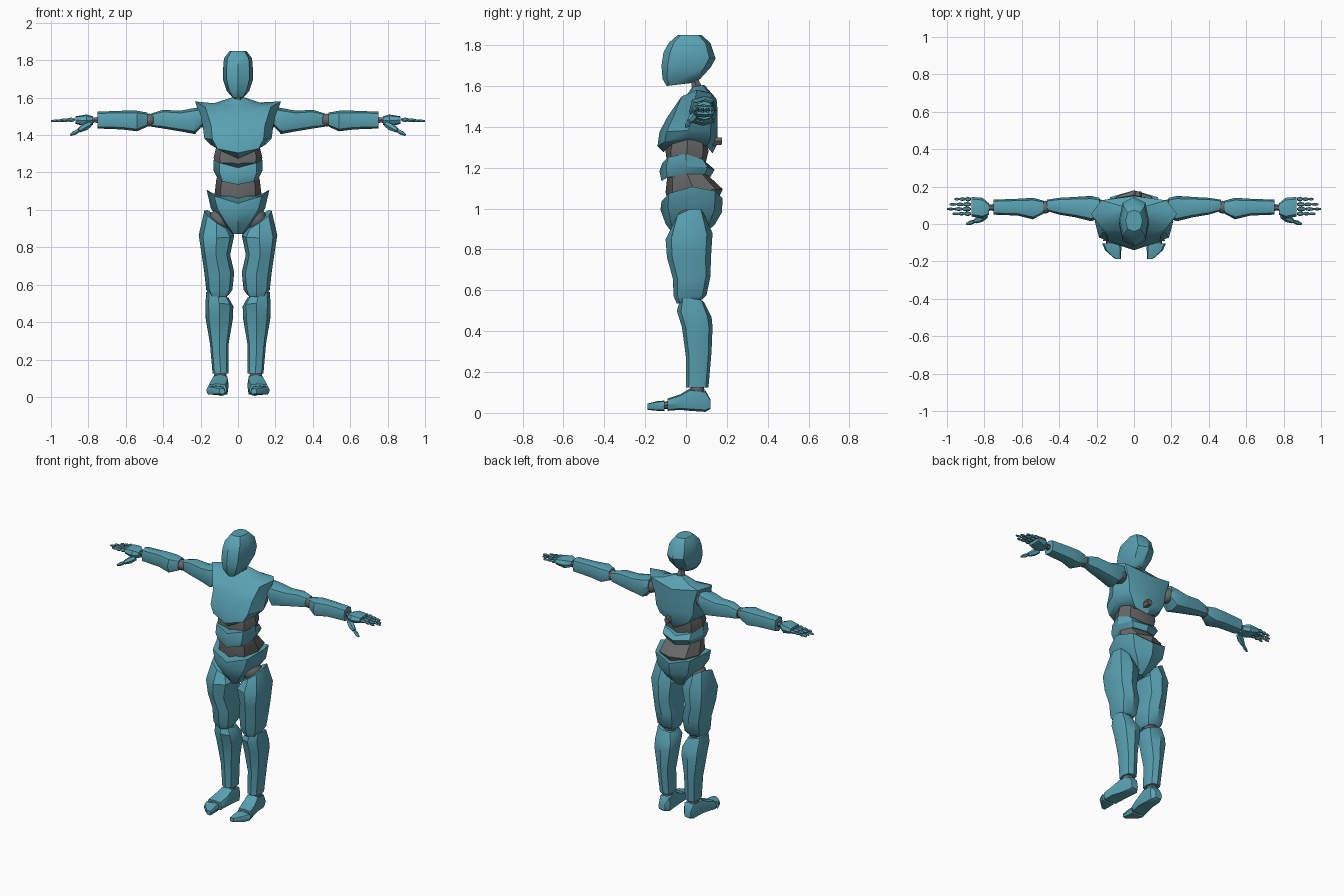
import bpy
import bmesh
from math import sin, cos, pi, radians
from mathutils import Vector

if "Cube" in bpy.data.objects:
    bpy.data.objects.remove(bpy.data.objects["Cube"], do_unlink=True)


def make_material(name, colour):
    mat = bpy.data.materials.new(name)
    mat.use_nodes = True
    mat.diffuse_color = colour
    mat.node_tree.nodes["Principled BSDF"].inputs["Base Color"].default_value = colour
    return mat


TEAL = make_material("teal shell", (0.10, 0.36, 0.45, 1))
GREY = make_material("grey joint", (0.14, 0.14, 0.14, 1))
parts = []


def finish(bm, name, mat):
    bmesh.ops.recalc_face_normals(bm, faces=bm.faces)
    mesh = bpy.data.meshes.new(name)
    bm.to_mesh(mesh)
    bm.free()
    mesh.materials.append(mat)
    obj = bpy.data.objects.new(name, mesh)
    bpy.context.collection.objects.link(obj)
    parts.append(obj)


def loft(name, rings, mat=TEAL, side=1):
    """Skin a list of equal point rings and cap both ends."""
    bm = bmesh.new()
    loops = [[bm.verts.new((side * p.x, p.y, p.z)) for p in ring] for ring in rings]
    count = len(loops[0])
    for low, high in zip(loops, loops[1:]):
        for i in range(count):
            j = (i + 1) % count
            bm.faces.new((low[i], low[j], high[j], high[i]))
    bm.faces.new(loops[0])
    bm.faces.new(loops[-1])
    finish(bm, name, mat)


def ellipse(centre, u, v, power=0.8, count=8):
    """Ring around a centre; a lower power gives a boxier section."""
    def soft(value):
        return (1 if value > 0 else -1) * abs(value) ** power if abs(value) > 1e-6 else 0
    angles = [2 * pi * i / count for i in range(count)]
    return [centre + u * soft(cos(a)) + v * soft(sin(a)) for a in angles]


def level(x, width, y_front, z_front, y_back, z_back, lift=0, roll=0):
    """Upright ring from its front and back points, with sides lifted or rolled."""
    front, back = Vector((x, y_front, z_front)), Vector((x, y_back, z_back))
    ring = ellipse((front + back) / 2, Vector((width, 0, roll)), (back - front) / 2)
    for p in ring:
        p.z += lift * ((p.x - x) / width) ** 2
    return ring


def across(x, y0, y1, z0, z1):
    return ellipse(Vector((x, (y0 + y1) / 2, (z0 + z1) / 2)),
                   Vector((0, (y1 - y0) / 2, 0)), Vector((0, 0, (z1 - z0) / 2)), 0.7)


def along(y, x0, x1, z0, z1):
    return ellipse(Vector(((x0 + x1) / 2, y, (z0 + z1) / 2)),
                   Vector(((x1 - x0) / 2, 0, 0)), Vector((0, 0, (z1 - z0) / 2)), 0.55)


def rod(name, start, end, radii, mat=TEAL, side=1):
    """Tapered rod with one ring per radius, evenly spaced."""
    start, end = Vector(start), Vector(end)
    axis = (end - start).normalized()
    u = axis.cross(Vector((0, 0, 1)) if abs(axis.z) < 0.9 else Vector((0, 1, 0))).normalized()
    v = axis.cross(u)
    last = len(radii) - 1
    loft(name, [ellipse(start.lerp(end, i / last), u * r, v * r, 1, 6)
                for i, r in enumerate(radii)], mat, side)


def ball(name, centre, radius, side=1):
    bm = bmesh.new()
    bmesh.ops.create_icosphere(bm, subdivisions=2, radius=radius)
    bmesh.ops.translate(bm, verts=bm.verts, vec=(side * centre[0], centre[1], centre[2]))
    finish(bm, name, GREY)


# Head and neck
loft("head", [level(0, *r) for r in (
    (.035, -.095, 1.6, .03, 1.615), (.06, -.115, 1.635, .07, 1.635),
    (.08, -.12, 1.7, .12, 1.69), (.08, -.11, 1.765, .145, 1.735),
    (.075, -.085, 1.81, .12, 1.81), (.045, -.04, 1.85, .075, 1.85))])
rod("neck", (0, .06, 1.57), (0, .03, 1.67), (.035, .022, .03), GREY)

# Torso shells
loft("chest", [level(0, *r) for r in (
    (.10, -.11, 1.275, .13, 1.27, .06), (.145, -.14, 1.305, .155, 1.32, .035),
    (.18, -.13, 1.375, .155, 1.39), (.19, -.09, 1.45, .155, 1.47),
    (.23, -.045, 1.515, .15, 1.535, .055), (.13, 0, 1.55, .12, 1.57, .01),
    (.035, .03, 1.595, .09, 1.605))])
loft("abdomen", [level(0, *r) for r in (
    (.11, -.12, 1.135, .12, 1.155, .025), (.13, -.13, 1.185, .14, 1.19, .02),
    (.13, -.115, 1.225, .11, 1.21, .05))])
loft("pelvis", [level(0, *r) for r in (
    (.03, -.06, .87, .08, .87), (.08, -.1, .925, .14, .92),
    (.145, -.125, .995, .175, .98, .02), (.168, -.12, 1.035, .18, 1.05, .065))])

# Soft waist between the shells
loft("upper_waist", [level(0, *r) for r in (
    (.11, -.09, 1.2, .09, 1.2), (.13, -.1, 1.28, .11, 1.28), (.11, -.08, 1.36, .1, 1.36))], GREY)
loft("lower_waist", [level(0, *r) for r in (
    (.1, -.08, 1, .15, 1.03), (.125, -.1, 1.08, .18, 1.095),
    (.115, -.09, 1.17, .1, 1.17))], GREY)
rod("spine_stud", (.02, .13, 1.33), (.02, .175, 1.33), (.025, .02), GREY)

for side, label in ((1, "left_"), (-1, "right_")):
    # Leg
    ball(label + "hip", (.09, .02, .95), .065, side)
    loft(label + "thigh", [level(*r) for r in (
        (.115, .065, -.06, .93, .09, .97, 0, .045), (.115, .095, -.1, .85, .13, .88),
        (.118, .076, -.093, .76, .122, .76), (.1, .08, -.065, .66, .12, .67),
        (.1, .07, -.06, .57, .1, .575), (.1, .05, -.045, .535, .08, .555))], side=side)
    ball(label + "knee", (.1, .03, .55), .045, side)
    loft(label + "shin", [level(*r) for r in (
        (.11, .06, -.03, .55, .09, .54, 0, .015), (.1, .075, -.045, .5, .125, .47),
        (.1, .073, -.02, .42, .13, .42), (.1, .05, 0, .27, .125, .3),
        (.093, .043, 0, .125, .11, .125))], side=side)
    ball(label + "ankle", (.095, .055, .115), .035, side)
    loft(label + "foot", [along(*r) for r in (
        (.12, .07, .12, .02, .065), (.095, .05, .13, .005, .11), (.02, .05, .14, .01, .12),
        (-.03, .05, .155, .015, .09), (-.09, .06, .165, .01, .07))], side=side)
    loft(label + "toe_joint", [along(*r) for r in (
        (-.08, .075, .15, .02, .06), (-.12, .075, .15, .02, .05))], GREY, side)
    loft(label + "toe", [along(*r) for r in (
        (-.105, .068, .17, .01, .06), (-.14, .068, .155, .01, .058),
        (-.188, .07, .1, .015, .045))], side=side)

    # Arm
    ball(label + "shoulder", (.19, .085, 1.49), .05, side)
    loft(label + "upper_arm", [across(*r) for r in (
        (.185, .03, .14, 1.455, 1.55), (.23, .015, .15, 1.405, 1.545),
        (.31, .035, .145, 1.42, 1.53), (.4, .05, .14, 1.435, 1.535),
        (.465, .07, .13, 1.445, 1.515))], side=side)
    ball(label + "elbow", (.475, .09, 1.48), .035, side)
    loft(label + "forearm", [across(*r) for r in (
        (.485, .055, .125, 1.445, 1.52), (.54, .025, .14, 1.42, 1.53),
        (.62, .045, .135, 1.43, 1.53), (.75, .05, .13, 1.435, 1.525))], side=side)
    rod(label + "wrist", (.74, .088, 1.48), (.79, .088, 1.48), (.022, .015, .022), GREY, side)
    loft(label + "palm", [across(*r) for r in (
        (.775, .05, .11, 1.455, 1.5), (.81, .03, .14, 1.445, 1.51),
        (.87, .04, .145, 1.46, 1.5))], side=side)

    # Thumb
    rod(label + "thumb_base", (.79, .045, 1.46), (.85, .015, 1.425), (.015, .021, .013), TEAL, side)
    rod(label + "thumb_tip", (.855, .013, 1.422), (.895, 0, 1.4), (.01, .012, .006), TEAL, side)

    # Fingers: three phalanges on a thin core
    for finger, y, tip in (("index", .055, .97), ("middle", .08, 1), ("ring", .105, .985),
                           ("little", .133, .96)):
        base = Vector((.872, y, 1.483))
        end = Vector((tip, y, 1.475))
        name = label + finger + "_finger"
        rod(name + "_core", base, base.lerp(end, 0.9), (.006, .004), GREY, side)
        for k in range(3):
            size = 1 - 0.2 * k
            rod(name + "_" + str(k + 1), base.lerp(end, k / 3 + 0.04), base.lerp(end, (k + 1) / 3),
                (.009 * size, .013 * size, .008 * size), TEAL, side)

# Soft shading with crisp edges
bpy.ops.object.select_all(action='DESELECT')
for obj in parts:
    obj.select_set(True)
bpy.context.view_layer.objects.active = parts[0]
bpy.ops.object.shade_smooth_by_angle(angle=radians(35))
